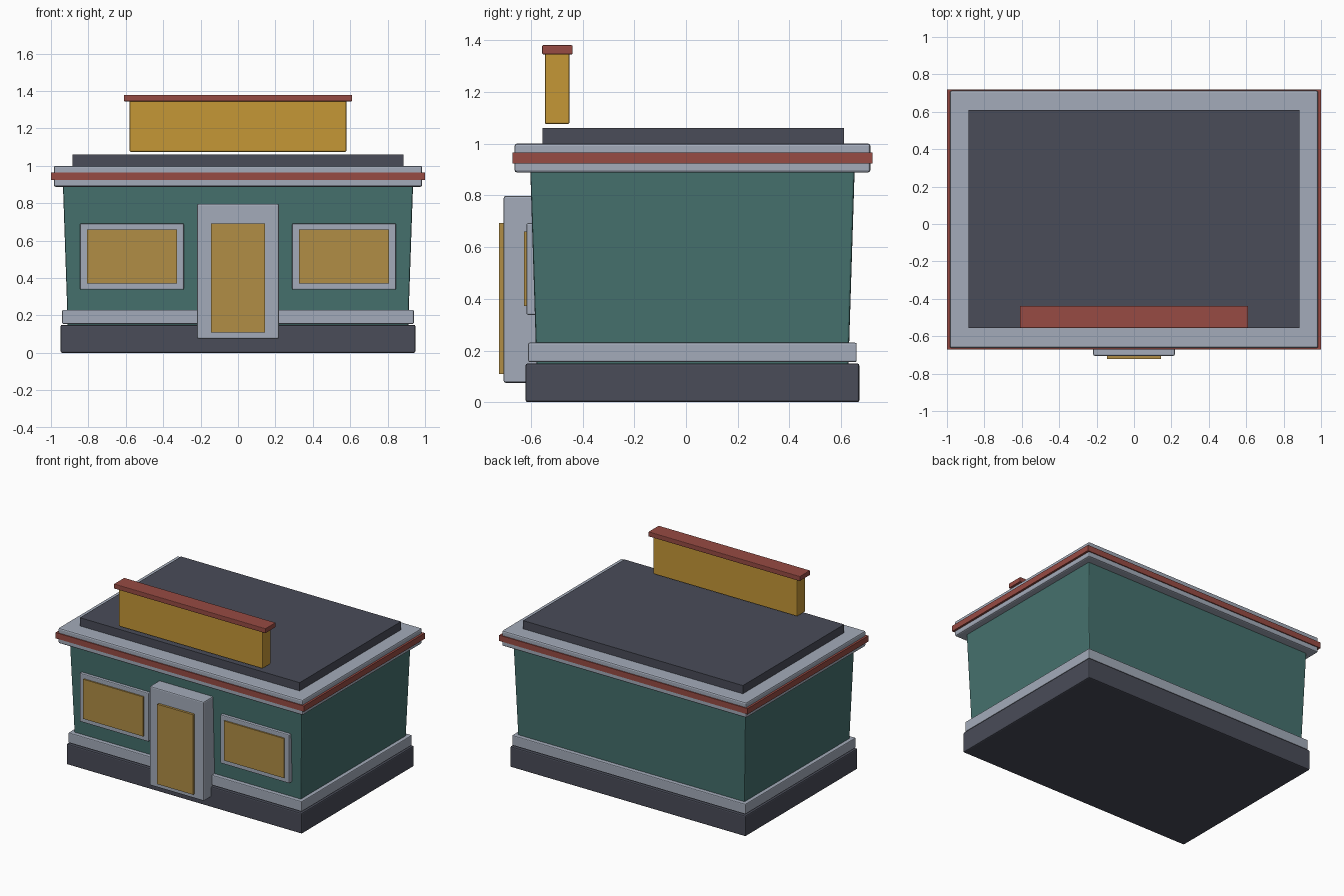
import bpy
import bmesh

cube = bpy.data.objects.get("Cube")
if cube:
    bpy.data.objects.remove(cube, do_unlink=True)


def material(name, rgb):
    mat = bpy.data.materials.new(name)
    mat.use_nodes = True
    color = (*rgb, 1.0)
    mat.diffuse_color = color
    mat.node_tree.nodes["Principled BSDF"].inputs["Base Color"].default_value = color
    return mat


teal = material("teal wall", (0.06, 0.165, 0.155))
grey = material("light grey trim", (0.37, 0.41, 0.49))
slate = material("dark slate", (0.067, 0.072, 0.098))
red = material("brick red", (0.31, 0.07, 0.056))
gold = material("sign gold", (0.56, 0.31, 0.037))
glass = material("amber glass", (0.44, 0.27, 0.06))


def block(name, mat, x, y, z, bevel=0.0, flare=(0.0, 0.0)):
    """Box between (low, high) pairs; flare widens its top on x and y."""
    bm = bmesh.new()
    bmesh.ops.create_cube(bm, size=1)
    for v in bm.verts:
        top = v.co.z > 0
        side_x, side_y = (1 if v.co.x > 0 else -1), (1 if v.co.y > 0 else -1)
        v.co.x = x[side_x > 0] + (side_x * flare[0] if top else 0)
        v.co.y = y[side_y > 0] + (side_y * flare[1] if top else 0)
        v.co.z = z[top]
    mesh = bpy.data.meshes.new(name)
    bm.to_mesh(mesh)
    bm.free()
    mesh.materials.append(mat)
    obj = bpy.data.objects.new(name, mesh)
    bpy.context.collection.objects.link(obj)
    if bevel:
        mod = obj.modifiers.new("Soft edges", "BEVEL")
        mod.width = bevel
        mod.segments = 2
    return obj


def centred(name, mat, half_x, half_y, z, bevel=0.0, flare=(0.0, 0.0)):
    """Block around the building's own centre line."""
    mid = 0.025
    return block(name, mat, (-half_x, half_x), (mid - half_y, mid + half_y), z, bevel, flare)


# Building shell, from the ground up
centred("foundation", slate, 0.948, 0.645, (0.0, 0.15), 0.008)
centred("walls", teal, 0.91, 0.603, (0.14, 0.9), 0.008, (0.026, 0.024))
centred("base_trim", grey, 0.94, 0.635, (0.155, 0.23), 0.006)
centred("cornice", grey, 0.985, 0.688, (0.888, 1.0), 0.01)
centred("cornice_stripe", red, 1.0, 0.695, (0.923, 0.965))
block("roof_slab", slate, (-0.885, 0.885), (-0.555, 0.61), (0.99, 1.06))

# Entrance
block("door_surround", grey, (-0.218, 0.218), (-0.705, -0.56), (0.075, 0.797), 0.008)
block("door_panel", glass, (-0.145, 0.145), (-0.722, -0.69), (0.11, 0.692))

# Windows on either side of the door
for side, sign in (("left", 1), ("right", -1)):
    frame_x = sorted((sign * 0.29, sign * 0.845))
    glass_x = sorted((sign * 0.325, sign * 0.808))
    block(side + "_window_frame", grey, frame_x, (-0.617, -0.56), (0.338, 0.692), 0.006)
    block(side + "_window_glass", glass, glass_x, (-0.627, -0.6), (0.372, 0.66))

# Sign board above the roof
block("sign_board", gold, (-0.58, 0.58), (-0.546, -0.45), (1.075, 1.35), 0.007)
block("sign_cap", red, (-0.61, 0.61), (-0.556, -0.438), (1.345, 1.38), 0.004)
